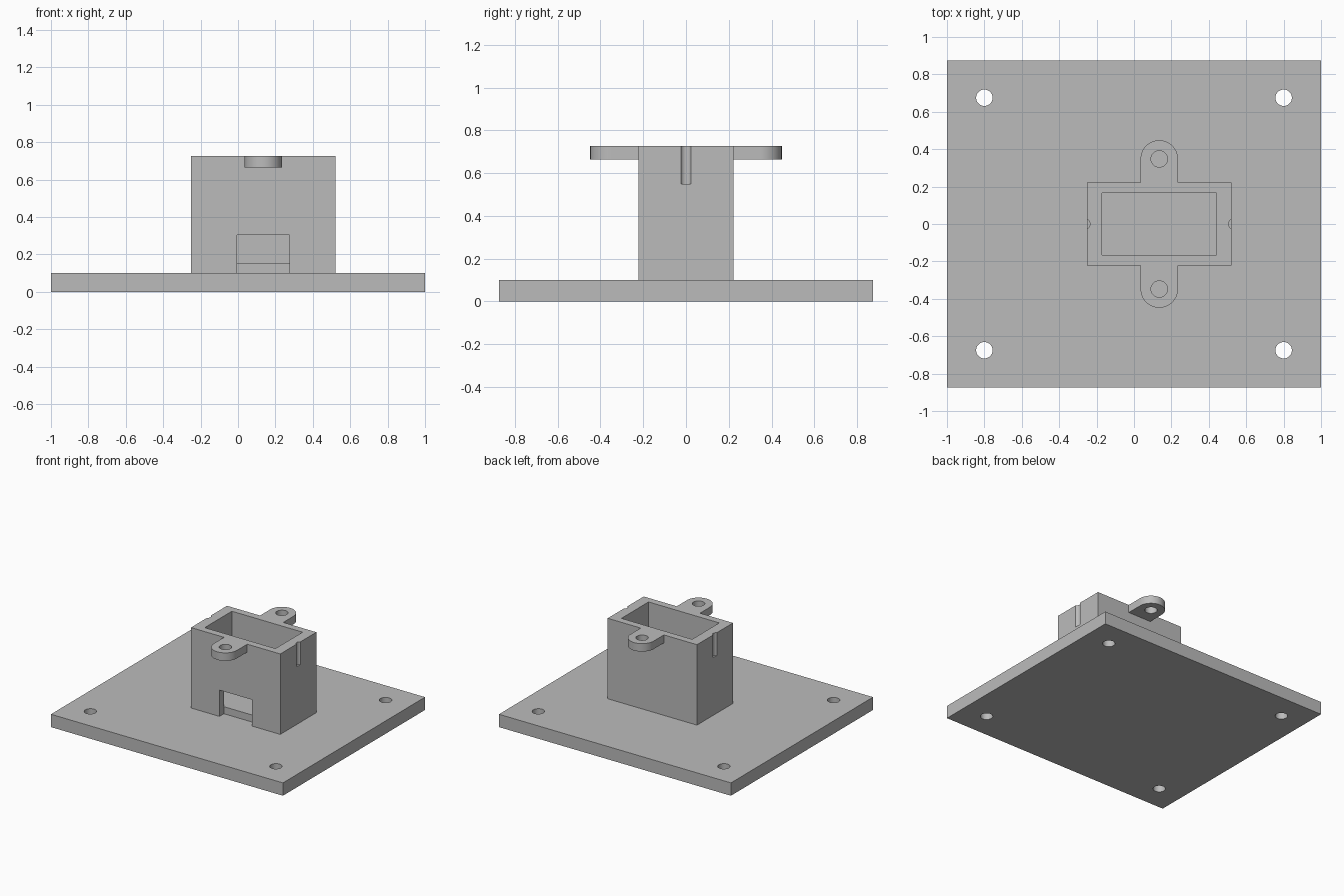
import bpy
import bmesh
import math
from mathutils import Matrix

cube = bpy.data.objects.get("Cube")
if cube:
    bpy.data.objects.remove(cube, do_unlink=True)

grey = bpy.data.materials.new("plain grey")
grey.use_nodes = True
colour = (0.5, 0.5, 0.5, 1)
grey.diffuse_color = colour
grey.node_tree.nodes["Principled BSDF"].inputs["Base Color"].default_value = colour

PLATE_TOP, TOP = 0.1, 0.727
CENTRE_X = 0.135
HALF_X, HALF_Y = 0.385, 0.222


def make_object(name, bm):
    bmesh.ops.recalc_face_normals(bm, faces=bm.faces)
    mesh = bpy.data.meshes.new(name)
    bm.to_mesh(mesh)
    bm.free()
    mesh.materials.append(grey)
    obj = bpy.data.objects.new(name, mesh)
    bpy.context.collection.objects.link(obj)
    return obj


def box(name, x, y, z):
    """Box from (min, max) ranges."""
    bm = bmesh.new()
    size = Matrix.Diagonal([r[1] - r[0] for r in (x, y, z)] + [1])
    middle = Matrix.Translation([sum(r) / 2 for r in (x, y, z)])
    bmesh.ops.create_cube(bm, size=1, matrix=middle @ size)
    return make_object(name, bm)


def cylinder(name, x, y, radius, z):
    bm = bmesh.new()
    bmesh.ops.create_cone(bm, cap_ends=True, segments=48, radius1=radius, radius2=radius,
                          depth=z[1] - z[0], matrix=Matrix.Translation((x, y, sum(z) / 2)))
    return make_object(name, bm)


def cut(obj, cutters):
    """Subtract each cutter, bake the result and discard the cutters."""
    for cutter in cutters:
        cutter.hide_render = True
        mod = obj.modifiers.new("cut", "BOOLEAN")
        mod.operation, mod.solver, mod.object = "DIFFERENCE", "EXACT", cutter
    depsgraph = bpy.context.evaluated_depsgraph_get()
    mesh = bpy.data.meshes.new_from_object(obj.evaluated_get(depsgraph))
    obj.modifiers.clear()
    obj.data = mesh
    for cutter in cutters:
        bpy.data.objects.remove(cutter, do_unlink=True)


def smooth(obj):
    bpy.ops.object.select_all(action="DESELECT")
    obj.select_set(True)
    bpy.context.view_layer.objects.active = obj
    bpy.ops.object.shade_smooth_by_angle(angle=math.radians(30))


# Base plate with four corner holes
plate = box("base_plate", (-1, 1), (-0.875, 0.875), (0, PLATE_TOP))
cut(plate, [cylinder("hole_cutter", sx * 0.8, sy * 0.675, 0.044, (-0.1, 0.2))
            for sx in (-1, 1) for sy in (-1, 1)])
smooth(plate)

# Hollow housing with a cable window in front and a round groove on each end
housing = box("housing", (CENTRE_X - HALF_X, CENTRE_X + HALF_X), (-HALF_Y, HALF_Y), (PLATE_TOP, TOP))
cutters = [box("cavity_cutter", (-0.17, 0.44), (-0.167, 0.167), (0.155, 0.9)),
           box("window_cutter", (-0.005, 0.275), (-0.4, -0.167), (0, 0.305))]
for side in (-1, 1):
    x = CENTRE_X + side * (HALF_X + 0.012)
    cutters.append(cylinder("groove_cutter", x, 0, 0.027, (0.55, 0.9)))
cut(housing, cutters)
smooth(housing)

# Rounded mounting ears with screw holes, front and back
for side, name in ((-1, "front_ear"), (1, "back_ear")):
    radius, hole_y = 0.1, 0.348
    outline = [(radius, HALF_Y)]
    outline += [(radius * math.cos(math.pi * i / 24), hole_y + radius * math.sin(math.pi * i / 24))
                for i in range(25)]
    outline.append((-radius, HALF_Y))
    bm = bmesh.new()
    face = bm.faces.new([bm.verts.new((CENTRE_X + x, side * y, 0.665)) for x, y in outline])
    grown = bmesh.ops.extrude_face_region(bm, geom=[face], use_keep_orig=True)["geom"]
    for v in grown:
        if isinstance(v, bmesh.types.BMVert):
            v.co.z = TOP
    ear = make_object(name, bm)
    cut(ear, [cylinder("screw_cutter", CENTRE_X, side * hole_y, 0.044, (0.5, 0.9))])
    smooth(ear)
